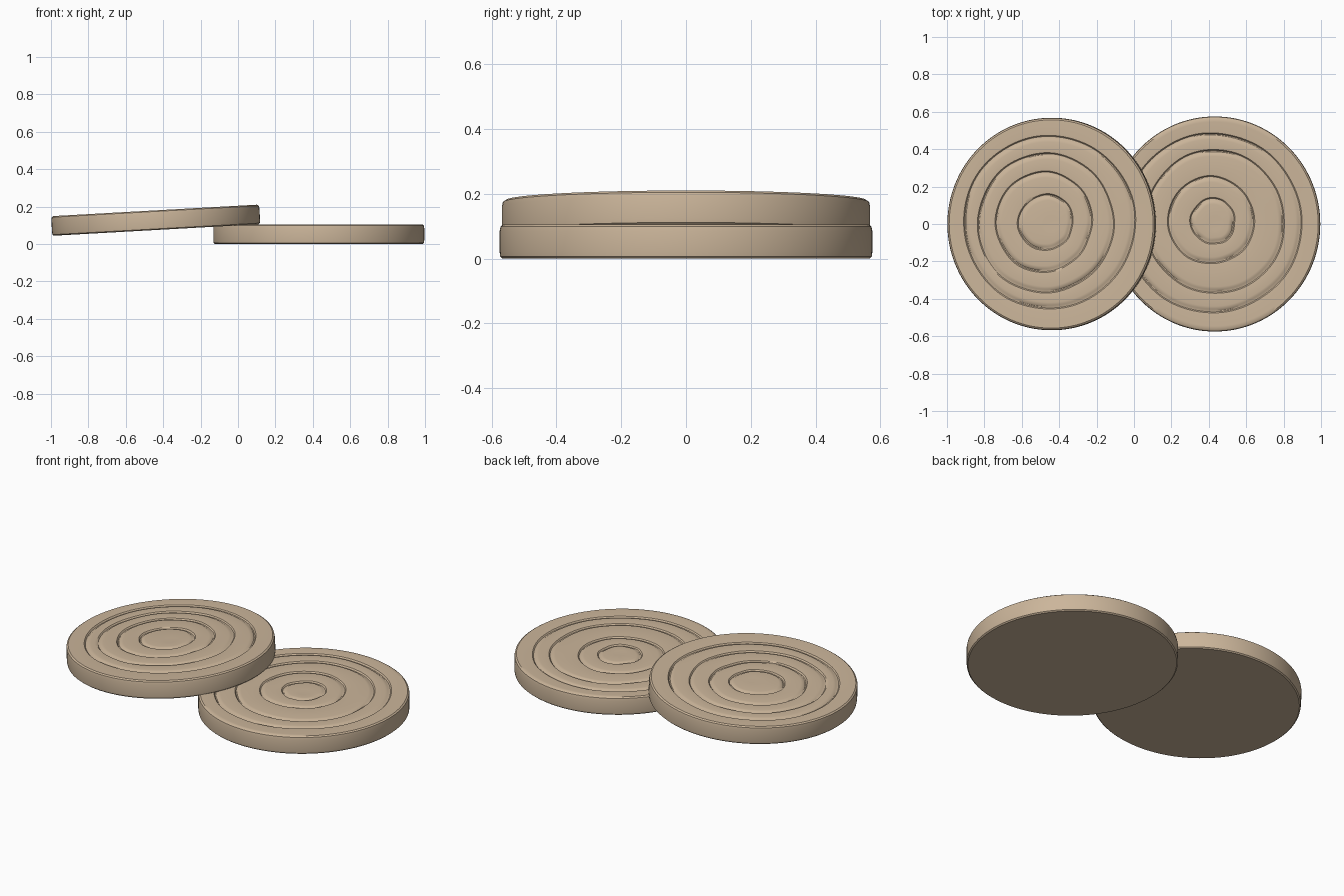
import bpy, bmesh, math, random

if "Cube" in bpy.data.objects:
    bpy.data.objects.remove(bpy.data.objects["Cube"])

SEG = 128

wood = bpy.data.materials.new("pale_wood")
wood.diffuse_color = (0.60, 0.465, 0.325, 1)
wood.use_nodes = True
wood.node_tree.nodes["Principled BSDF"].inputs["Base Color"].default_value = wood.diffuse_color


def wobble(rng, amp):
    """Smooth random variation around the circle."""
    waves = [(n, rng.uniform(0, math.tau), rng.uniform(0.4, 1) * amp / n ** 0.5)
             for n in (2, 3, 5, 8)]
    return lambda a: sum(k * math.sin(n * a + p) for n, p, k in waves)


def wood_disc(name, rx, ry, height, rings, seed):
    """Round slab with carved growth rings. rings: (radius, dx, dy)."""
    rng = random.Random(seed)
    loops = []  # (radius function of angle, height function of angle)

    def plain(r, z):
        loops.append((lambda a: r, lambda a: z))

    # underside and rounded rim
    for r, z in ((0.94, 0.0), (0.985, 0.0), (0.997, 0.006), (1.0, 0.02),
                 (1.0, height - 0.02), (0.995, height - 0.006),
                 (0.98, height), (0.95, height)):
        plain(r * rx, z)

    # carved grooves, from the outermost ring inward
    for radius, dx, dy in rings:
        wob = wobble(rng, 0.004)
        dep = wobble(rng, 0.0015)
        for off, drop in ((0.022, 0.0), (0.009, 0.001), (0.003, 0.008),
                          (-0.003, 0.008), (-0.012, 0.002), (-0.026, 0.0)):
            def rad(a, R=radius, dx=dx, dy=dy, o=off, w=wob):
                return R + dx * math.cos(a) + dy * math.sin(a) + w(a) + o

            def hgt(a, d=drop, w=dep):
                return height - d + (w(a) if d > 0.005 else 0)
            loops.append((rad, hgt))
    plain(0.035, height - 0.002)

    bm = bmesh.new()
    angles = [math.tau * i / SEG for i in range(SEG)]
    rows = [[bm.verts.new((r(a) * math.cos(a), r(a) * math.sin(a) * ry / rx, z(a)))
             for a in angles] for r, z in loops]
    for lo, hi in zip(rows, rows[1:]):
        for i in range(SEG):
            j = (i + 1) % SEG
            bm.faces.new((lo[i], lo[j], hi[j], hi[i]))
    bm.faces.new(rows[0][::-1])
    bm.faces.new(rows[-1])
    bmesh.ops.recalc_face_normals(bm, faces=bm.faces)

    mesh = bpy.data.meshes.new(name)
    bm.to_mesh(mesh)
    bm.free()
    mesh.materials.append(wood)
    obj = bpy.data.objects.new(name, mesh)
    bpy.context.collection.objects.link(obj)
    bpy.context.view_layer.objects.active = obj
    obj.select_set(True)
    bpy.ops.object.shade_smooth_by_angle(angle=math.radians(35))
    obj.select_set(False)
    return obj


# disc lying flat
flat_disc = wood_disc("flat_wood_disc", 0.564, 0.575, 0.105,
                      [(0.465, -0.01, 0.005), (0.367, 0.0, 0.012),
                       (0.222, -0.02, 0.02), (0.112, -0.01, 0.015)], 3)
flat_disc.location = (0.432, 0, 0)

# disc leaning on the edge of the flat one
leaning_disc = wood_disc("leaning_wood_disc", 0.557, 0.568, 0.105,
                         [(0.449, -0.01, 0.01), (0.357, -0.03, 0.005),
                          (0.252, -0.04, 0.012), (0.138, -0.03, 0.01)], 8)
leaning_disc.location = (-0.437, 0, 0.0745)
leaning_disc.rotation_euler = (0, math.radians(-3.2), 0)
